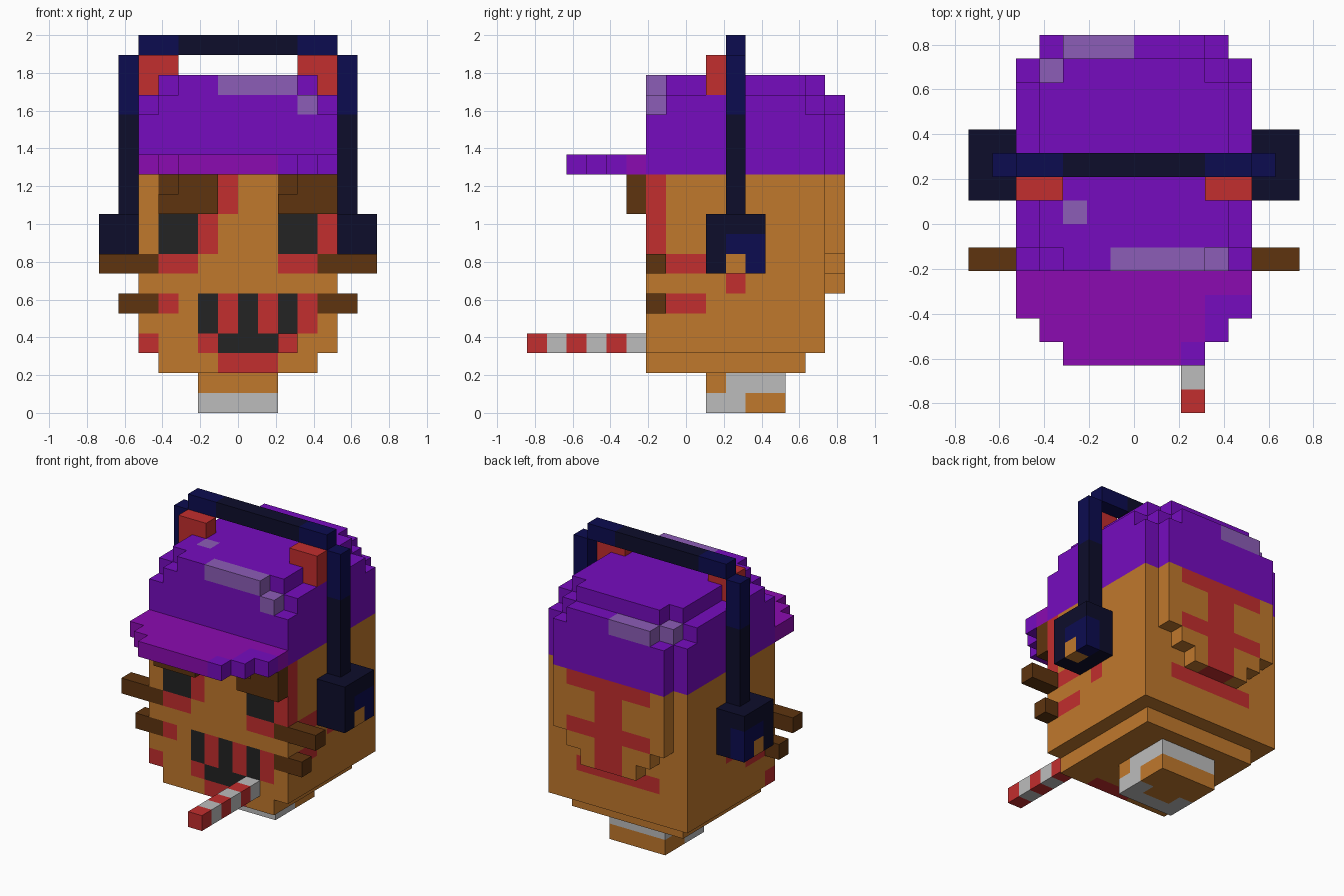
import bpy, bmesh
from itertools import product

cube = bpy.data.objects.get("Cube")
if cube:
    bpy.data.objects.remove(cube, do_unlink=True)

U = 2 / 19  # edge of one block

COLOURS = {
    "orange": (192, 120, 44), "red": (194, 46, 46), "brown": (94, 52, 15),
    "charcoal": (35, 35, 35), "grey": (188, 188, 188), "purple": (118, 12, 191),
    "magenta": (139, 11, 177), "lavender": (140, 93, 183),
    "navy": (12, 12, 80), "dark_navy": (13, 13, 43),
}
NAMES = list(COLOURS)


def linear(c):
    c /= 255
    return c / 12.92 if c <= 0.04045 else ((c + 0.055) / 1.055) ** 2.4


MATS = {}
for name, rgb in COLOURS.items():
    m = bpy.data.materials.new(name)
    m.use_nodes = True
    col = tuple(linear(c) for c in rgb) + (1.0,)
    m.diffuse_color = col
    bsdf = next(n for n in m.node_tree.nodes if n.type == 'BSDF_PRINCIPLED')
    bsdf.inputs["Base Color"].default_value = col
    MATS[name] = m


def cells(box):
    x0, x1, y0, y1, z0, z1 = box
    return product(range(x0, x1), range(y0, y1), range(z0, z1))


def mirrored(box):
    return (-box[1], -box[0]) + tuple(box[2:])


def blocks(name, colour, boxes, paint=()):
    """Blocky part: union of boxes in block units; paint = (colour, box) pairs."""
    grid = {c: colour for b in boxes for c in cells(b)}
    for tint, box in paint:
        grid.update({c: tint for c in cells(box) if c in grid})
    used = [n for n in NAMES if n in grid.values()]
    bm = bmesh.new()
    verts = {}

    def vert(p):
        if p not in verts:
            verts[p] = bm.verts.new([k * U for k in p])
        return verts[p]

    for c, tint in grid.items():
        for axis, side in product(range(3), (0, 1)):
            n = list(c)
            n[axis] += 2 * side - 1
            if tuple(n) in grid:
                continue
            ring = []
            for i, j in ((0, 0), (1, 0), (1, 1), (0, 1)):
                p = list(c)
                p[axis] += side
                p[(axis + 1) % 3] += i
                p[(axis + 2) % 3] += j
                ring.append(vert(tuple(p)))
            f = bm.faces.new(ring if side else ring[::-1])
            f.material_index = used.index(tint)
    me = bpy.data.meshes.new(name)
    bm.to_mesh(me)
    bm.free()
    for n in used:
        me.materials.append(MATS[n])
    ob = bpy.data.objects.new(name, me)
    bpy.context.collection.objects.link(ob)
    return ob


# Head: main block, narrower chin, stepped swelling at the back
face = [  # colour, x0, x1, z0, z1 on the front layer
    ("charcoal", -4, -2, 8, 10), ("charcoal", 2, 4, 8, 10),            # eyes
    ("red", -2, -1, 8, 10), ("red", -1, 0, 10, 12), ("red", 4, 5, 8, 12),
    ("red", -4, -2, 7, 8), ("red", 2, 4, 7, 8),
    ("brown", -5, -4, 7, 8), ("brown", 4, 5, 7, 8),                    # whisker roots
    ("brown", -5, -4, 5, 6), ("brown", 4, 5, 5, 6),
    ("brown", -4, -3, 11, 12), ("brown", 2, 3, 11, 12),                # brow corners
    ("red", -4, -3, 5, 6), ("red", -5, -4, 3, 4),
    ("red", -1, 4, 4, 6), ("charcoal", -2, -1, 4, 6),                  # mouth
    ("charcoal", 0, 1, 4, 6), ("charcoal", 2, 3, 4, 6),
    ("charcoal", -1, 2, 3, 4), ("red", -2, -1, 3, 4), ("red", 2, 3, 3, 4),
    ("red", -1, 2, 2, 3),
]
head_paint = [(c, (a, b, -2, -1, d, e)) for c, a, b, d, e in face]
for cheek in ((4, 5, -1, 1, 7, 8), (4, 5, -1, 1, 5, 6), (4, 5, 2, 3, 6, 7)):
    head_paint += [("red", cheek), ("red", mirrored(cheek))]
head_paint += [("red", b) for b in (                                    # back scar
    (-1, 1, 7, 8, 6, 12), (-3, 3, 7, 8, 11, 12), (-3, 3, 7, 8, 8, 9), (-3, 3, 6, 7, 5, 6))]
blocks("head", "orange", [
    (-5, 5, -2, 7, 3, 12), (-4, 4, -2, 6, 2, 3),
    (-4, 4, 7, 8, 8, 12), (-3, 3, 7, 8, 7, 8), (-2, 2, 7, 8, 6, 7)], head_paint)

# Neck with a wound bandage
blocks("neck", "orange", [(-2, 2, 1, 5, 0, 2)], [
    ("grey", (-2, 2, 2, 5, 1, 2)), ("grey", (-2, 2, 1, 2, 0, 1)),
    ("grey", (-2, -1, 2, 3, 0, 1)), ("grey", (1, 2, 2, 3, 0, 1))])

# Cap with rounded, stepped crown
blocks("cap", "purple", [
    (-5, 5, -2, 7, 12, 15), (-4, 4, 7, 8, 12, 15),
    (-4, 4, -2, 7, 15, 16), (-5, 5, -1, 6, 15, 16), (-3, 3, 7, 8, 15, 16),
    (-3, 3, -2, 7, 16, 17), (-4, 4, -1, 6, 16, 17)],
    [("lavender", b) for b in (
        (-1, 3, -2, -1, 16, 17), (3, 4, -2, -1, 15, 16), (-3, -2, 0, 1, 16, 17),
        (-3, 0, 7, 8, 15, 16), (-4, -3, 6, 7, 15, 16))])

# Visor
blocks("visor", "magenta", [
    (-5, 5, -4, -2, 12, 13), (-4, 4, -5, -4, 12, 13), (-3, 3, -6, -5, 12, 13)],
    [("purple", b) for b in (
        (3, 5, -4, -3, 12, 13), (3, 4, -5, -4, 12, 13), (2, 3, -6, -5, 12, 13))])

# Eyebrows
blocks("right_eyebrow", "brown", [(-4, -1, -3, -2, 10, 11), (-3, -1, -3, -2, 11, 12)])
blocks("left_eyebrow", "brown", [(2, 5, -3, -2, 10, 11), (3, 5, -3, -2, 11, 12)])

# Paired parts: whiskers, horns, headphone cups and arms
for side, flip in (("left", lambda b: b), ("right", mirrored)):
    blocks(side + "_upper_whisker", "brown", [flip((5, 7, -2, -1, 7, 8))])
    blocks(side + "_lower_whisker", "brown", [flip((5, 6, -2, -1, 5, 6))])
    blocks(side + "_horn", "red", [flip((3, 5, 1, 2, 16, 18))])
    blocks(side + "_ear_cup", "dark_navy", [flip((5, 7, 1, 4, 7, 10))], [
        ("navy", flip((6, 7, 2, 4, 7, 9))), ("orange", flip((6, 7, 2, 3, 7, 8)))])
    blocks(side + "_headband_arm", "dark_navy", [flip((5, 6, 2, 3, 10, 18))],
           [("navy", flip((5, 6, 2, 3, 15, 18)))])

# Headband top
blocks("headband", "navy", [(-5, 5, 2, 3, 18, 19)], [("dark_navy", (-3, 3, 2, 3, 18, 19))])

# Striped stick in the mouth
blocks("striped_stick", "grey", [(2, 3, -8, -2, 3, 4)],
       [("red", (2, 3, y, y + 1, 3, 4)) for y in (-8, -6, -4)])
